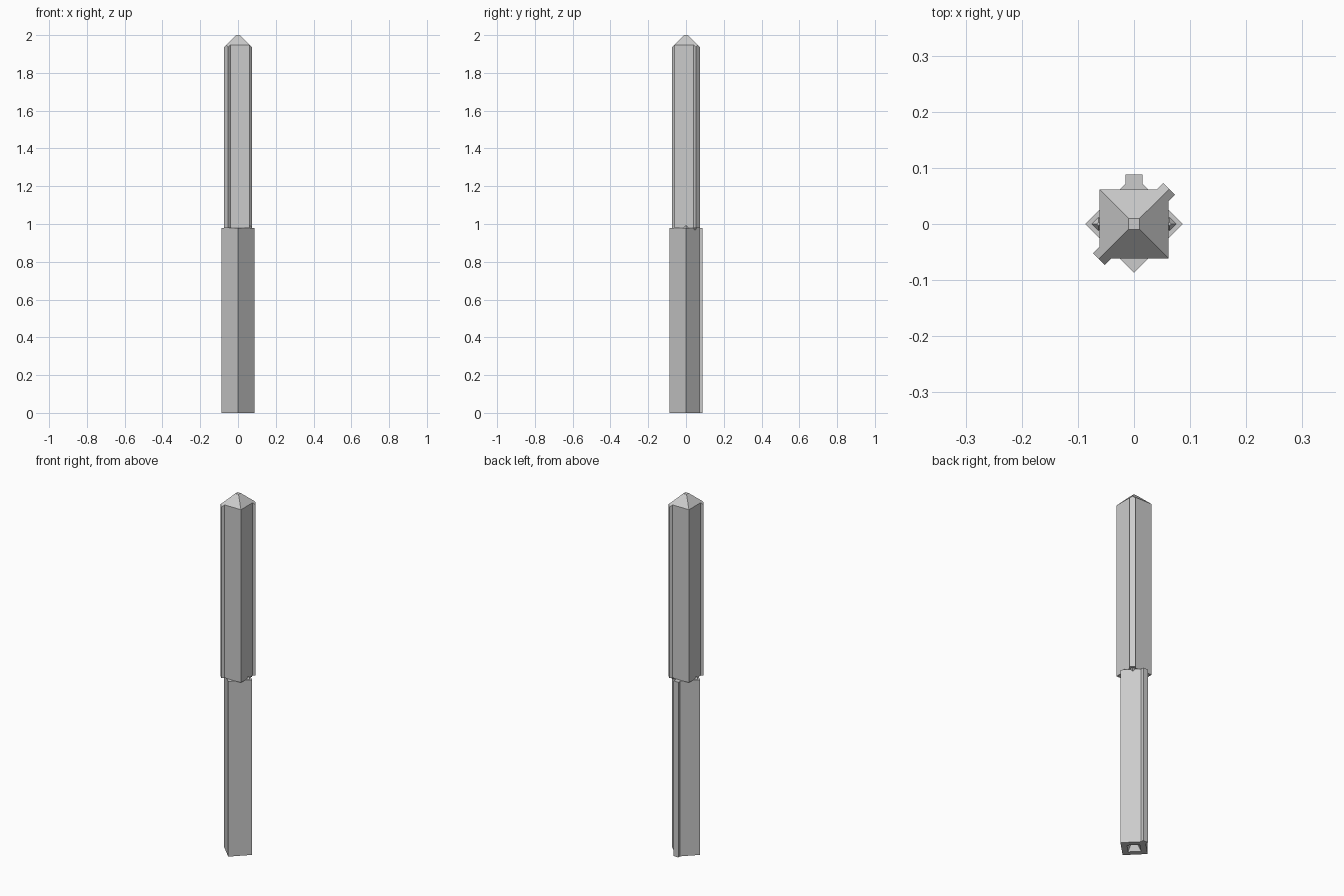
import bpy, bmesh, math
from mathutils import Matrix, Vector

cube = bpy.data.objects.get("Cube")
if cube:
    bpy.data.objects.remove(cube)

HALF = 0.0615      # half side of each square bar
JOINT = 0.98       # height where the bars meet
EAVE = 1.948       # height where the cap starts
RIDGE = 0.0885     # ridge distance from the axis
RIDGE_W = 0.0148   # half width of a ridge

grey = bpy.data.materials.new("plain grey")
grey.use_nodes = True
colour = (0.6, 0.6, 0.6, 1)
grey.diffuse_color = colour
grey.node_tree.nodes["Principled BSDF"].inputs["Base Color"].default_value = colour


def add_object(name, bm):
    bmesh.ops.recalc_face_normals(bm, faces=bm.faces)
    mesh = bpy.data.meshes.new(name)
    bm.to_mesh(mesh)
    bm.free()
    mesh.materials.append(grey)
    obj = bpy.data.objects.new(name, mesh)
    bpy.context.collection.objects.link(obj)
    return obj


def bar(z0, z1, ridge_corners):
    """Square prism with a flat-ended ridge on the chosen corners."""
    outline = []
    out = RIDGE / math.sqrt(2)
    side = RIDGE_W / math.sqrt(2)
    corner = [(HALF, HALF - 2 * side), (out + side, out - side),
              (out - side, out + side), (HALF - 2 * side, HALF)]
    for i in range(4):
        turn = Matrix.Rotation(i * math.pi / 2, 3, 'Z')
        points = corner if i in ridge_corners else [(HALF, HALF)]
        outline += [turn @ Vector((x, y, z0)) for x, y in points]
    bm = bmesh.new()
    base = bm.faces.new([bm.verts.new(p) for p in outline])
    top = bmesh.ops.extrude_face_region(bm, geom=[base], use_keep_orig=True)
    moved = [g for g in top["geom"] if isinstance(g, bmesh.types.BMVert)]
    bmesh.ops.translate(bm, verts=moved, vec=(0, 0, z1 - z0))
    return bm


def stud(name, angle, radius, z, height):
    """Small four-sided point at the joint."""
    bm = bmesh.new()
    bmesh.ops.create_cone(bm, cap_ends=True, segments=4, radius1=0.012,
                          radius2=0.003, depth=abs(height))
    if height < 0:
        bmesh.ops.rotate(bm, verts=bm.verts, matrix=Matrix.Rotation(math.pi, 3, 'X'))
    bmesh.ops.translate(bm, verts=bm.verts, vec=(radius, 0, z + height / 2))
    bmesh.ops.rotate(bm, verts=bm.verts, matrix=Matrix.Rotation(angle, 3, 'Z'))
    return add_object(name, bm)


# Upper bar: two opposite ridges, planes slice the pyramid cap
bm = bar(JOINT, 2.0, (0, 2))
rise = 2.0 - EAVE
run = HALF - 0.01
for i in range(4):
    turn = Matrix.Rotation(i * math.pi / 2, 3, 'Z')
    cut = bmesh.ops.bisect_plane(
        bm, geom=bm.verts[:] + bm.edges[:] + bm.faces[:], dist=1e-6,
        plane_co=turn @ Vector((HALF, 0, EAVE)),
        plane_no=turn @ Vector((rise, 0, run)), clear_outer=True)
    rim = [e for e in bm.edges if e.is_boundary]
    bmesh.ops.holes_fill(bm, edges=rim, sides=0)
add_object("upper_bar", bm)

# Lower bar: turned by an eighth, with one ridge at the back
bm = bar(0, JOINT, (0,))
bmesh.ops.rotate(bm, verts=bm.verts, matrix=Matrix.Rotation(math.pi / 4, 3, 'Z'))
lower = add_object("lower_bar", bm)

# Tapered socket sunk into the underside
bm = bmesh.new()
bmesh.ops.create_cone(bm, cap_ends=True, segments=4, radius1=0.052,
                      radius2=0.012, depth=0.06)
bmesh.ops.translate(bm, verts=bm.verts, vec=(0, 0, 0.02))
socket = add_object("socket_cutter", bm)
socket.hide_render = True
socket.hide_viewport = True
socket.display_type = 'WIRE'
mod = lower.modifiers.new("socket", 'BOOLEAN')
mod.operation = 'DIFFERENCE'
mod.solver = 'EXACT'
mod.object = socket

# Small points at the joint
stud("left_stud", 0, 0.063, JOINT, 0.011)
stud("right_stud", math.pi, 0.063, JOINT, 0.011)
stud("ridge_stud", math.pi / 4, 0.068, JOINT, -0.013)
